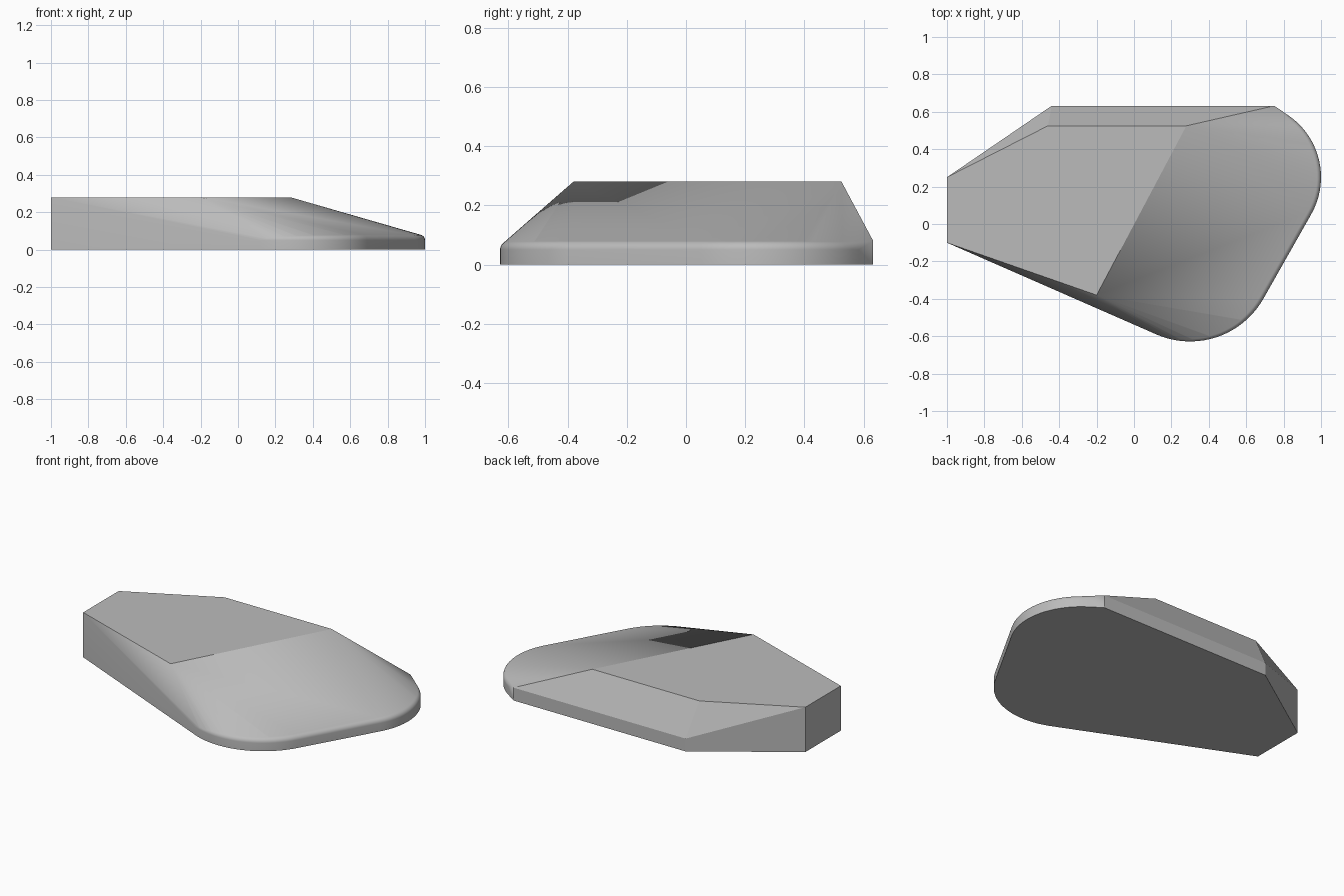
import bpy, bmesh, math

cube = bpy.data.objects.get("Cube")
if cube:
    bpy.data.objects.remove(cube, do_unlink=True)

TOP, RIM, ROUND = 0.28, 0.05, 0.03
STEPS, SEGS = 20, 8

# One grey shell colour
grey = bpy.data.materials.new("plain_grey")
grey.use_nodes = True
colour = (0.5, 0.5, 0.5, 1)
grey.diffuse_color = colour
grey.node_tree.nodes["Principled BSDF"].inputs["Base Color"].default_value = colour


def arc(cx, cy, radius, start, end):
    """Points on a rounded corner, each with its outward direction."""
    for i in range(STEPS + 1):
        a = math.radians(start + (end - start) * i / STEPS)
        yield cx + radius * math.cos(a), cy + radius * math.sin(a), math.cos(a), math.sin(a)


points = []

# Flat upper deck
deck = [(-1, -0.1), (-0.2, -0.38), (0.28, 0.525), (-0.46, 0.525), (-1, 0.25)]
points += [(x, y, TOP) for x, y in deck]

# Straight left end, and rear edge with its low upright wall
points += [(-1, -0.1, 0), (-1, 0.25, 0)]
for x in (-0.44, 0.75):
    points += [(x, 0.632, 0), (x, 0.632, 0.08)]

# Two rounded corners with a softened rim
corners = [(0.6, 0.25, 0.4, 66, -30), (0.30, -0.178, 0.45, -30, -113.5)]
for corner in corners:
    for x, y, nx, ny in arc(*corner):
        points.append((x, y, 0))
        for s in range(SEGS + 1):
            b = math.radians(75 * s / SEGS)
            inset = ROUND * (1 - math.cos(b))
            points.append((x - nx * inset, y - ny * inset, RIM + ROUND * math.sin(b)))

# Wrap the rings and deck in one faceted skin
bm = bmesh.new()
for p in points:
    bm.verts.new(p)
result = bmesh.ops.convex_hull(bm, input=bm.verts[:])
loose = [v for v in bm.verts if not v.link_faces]
bmesh.ops.delete(bm, geom=loose, context='VERTS')
bmesh.ops.dissolve_limit(bm, angle_limit=math.radians(0.3),
                         verts=bm.verts[:], edges=bm.edges[:])
bmesh.ops.recalc_face_normals(bm, faces=bm.faces[:])
mesh = bpy.data.meshes.new("wedge_shell")
bm.to_mesh(mesh)
bm.free()
mesh.materials.append(grey)

shell = bpy.data.objects.new("wedge_shell", mesh)
bpy.context.collection.objects.link(shell)
bpy.context.view_layer.objects.active = shell
shell.select_set(True)
bpy.ops.object.shade_smooth_by_angle(angle=math.radians(13))
